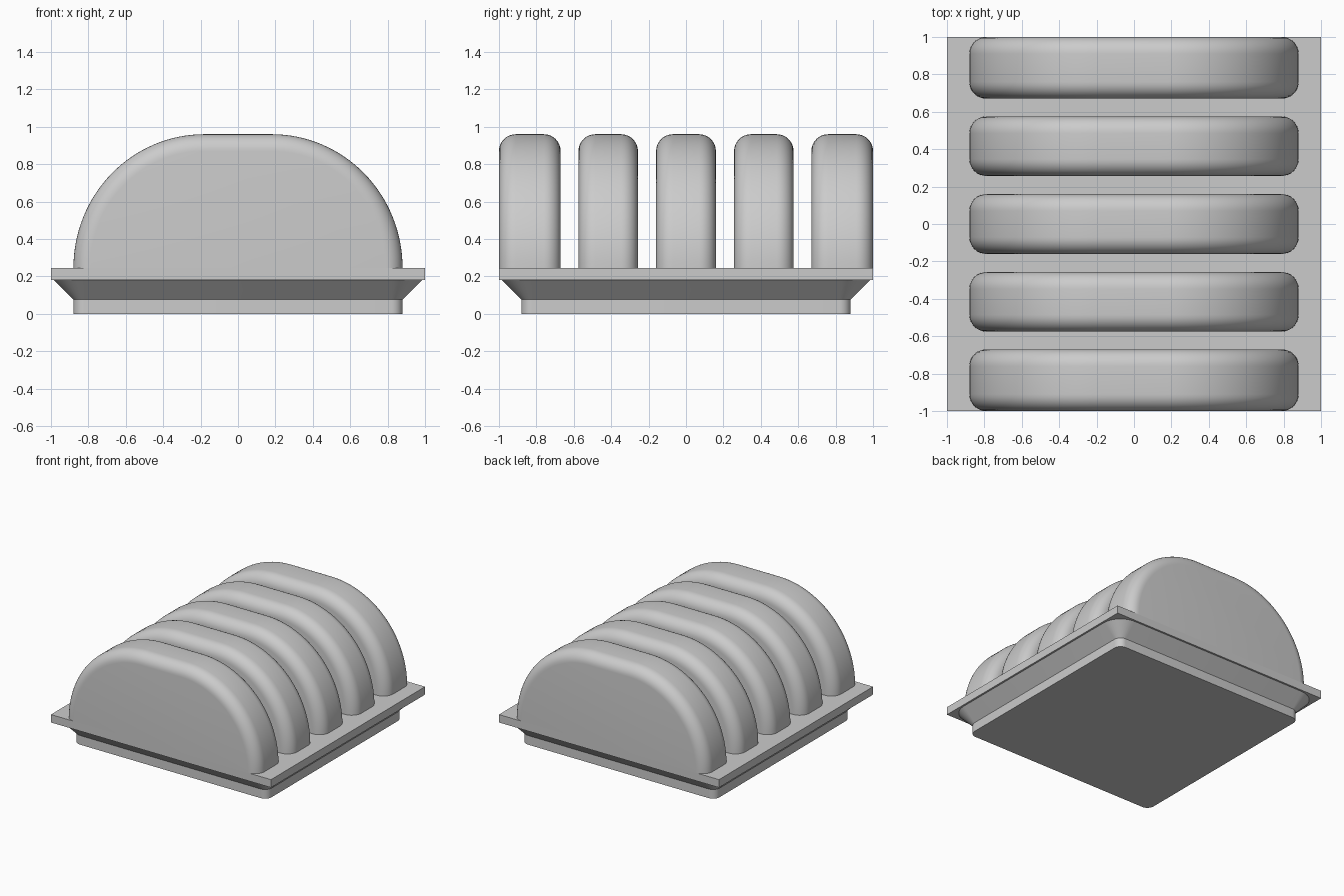
import bpy, bmesh, math

if "Cube" in bpy.data.objects:
    bpy.data.objects.remove(bpy.data.objects["Cube"])

grey = bpy.data.materials.new("plain grey")
grey.diffuse_color = (0.6, 0.6, 0.6, 1)
grey.use_nodes = True
grey.node_tree.nodes["Principled BSDF"].inputs["Base Color"].default_value = grey.diffuse_color


def loft(name, rings, cap_start=True, cap_end=True, closed=True, smooth=True):
    """Skin a series of equal-length point rings."""
    bm = bmesh.new()
    vr = [[bm.verts.new(p) for p in ring] for ring in rings]
    n = len(vr[0])
    for a, b in zip(vr, vr[1:]):
        for i in range(n if closed else n - 1):
            j = (i + 1) % n
            bm.faces.new((a[i], a[j], b[j], b[i]))
    if cap_start:
        bm.faces.new(vr[0][::-1])
    if cap_end:
        bm.faces.new(vr[-1])
    bmesh.ops.recalc_face_normals(bm, faces=bm.faces)
    me = bpy.data.meshes.new(name)
    bm.to_mesh(me)
    bm.free()
    me.materials.append(grey)
    ob = bpy.data.objects.new(name, me)
    bpy.context.collection.objects.link(ob)
    if smooth:
        bpy.ops.object.select_all(action='DESELECT')
        ob.select_set(True)
        bpy.context.view_layer.objects.active = ob
        bpy.ops.object.shade_smooth_by_angle(angle=math.radians(30))
    return ob


def rounded_square(half, r, z, steps=10):
    pts = []
    for q in range(4):
        cx = (half - r) * (1 if q in (0, 3) else -1)
        cy = (half - r) * (1 if q in (0, 1) else -1)
        for s in range(steps + 1):
            a = math.pi / 2 * (q + s / steps)
            pts.append((cx + r * math.cos(a), cy + r * math.sin(a), z))
    return pts


SLAB_TOP, SLAB_LOW, FOOT_TOP = 0.245, 0.18, 0.075

# Foot with a flared skirt under the slab
loft("foot", [rounded_square(0.88, 0.06, 0),
              rounded_square(0.88, 0.06, FOOT_TOP),
              rounded_square(0.985, 0.165, SLAB_LOW)], cap_end=False)

# Square slab
loft("slab", [[(x, y, z) for x, y in ((1, 1), (-1, 1), (-1, -1), (1, -1))]
              for z in (SLAB_LOW, SLAB_TOP)], smooth=False)


def arch(y, inset, steps=32):
    """Arch outline: two quarter arcs joined by a flat top."""
    pts = []
    for side in (1, -1):
        for s in range(steps + 1):
            a = math.pi / 2 * s / steps
            if side < 0:
                a = math.pi / 2 - a
            pts.append((side * (0.18 + (0.70 - inset) * math.cos(a)), y,
                        SLAB_TOP + (0.715 - inset) * math.sin(a)))
    return pts


# Five arched fins with rounded rims, standing on the slab
FILLET = 0.09
for k, (y0, y1) in enumerate(((-1, -0.67), (-0.575, -0.257), (-0.16, 0.16),
                              (0.257, 0.575), (0.67, 1))):
    rings = []
    for end, sign in ((y0, 1), (y1, -1)):
        part = []
        for s in range(9):
            a = math.pi / 2 * s / 8
            part.append(arch(end + sign * FILLET * (1 - math.sin(a)),
                             FILLET * (1 - math.cos(a))))
        rings += part[::-1] if sign > 0 else part
    loft(f"arched_fin_{k + 1}", rings, closed=False)
